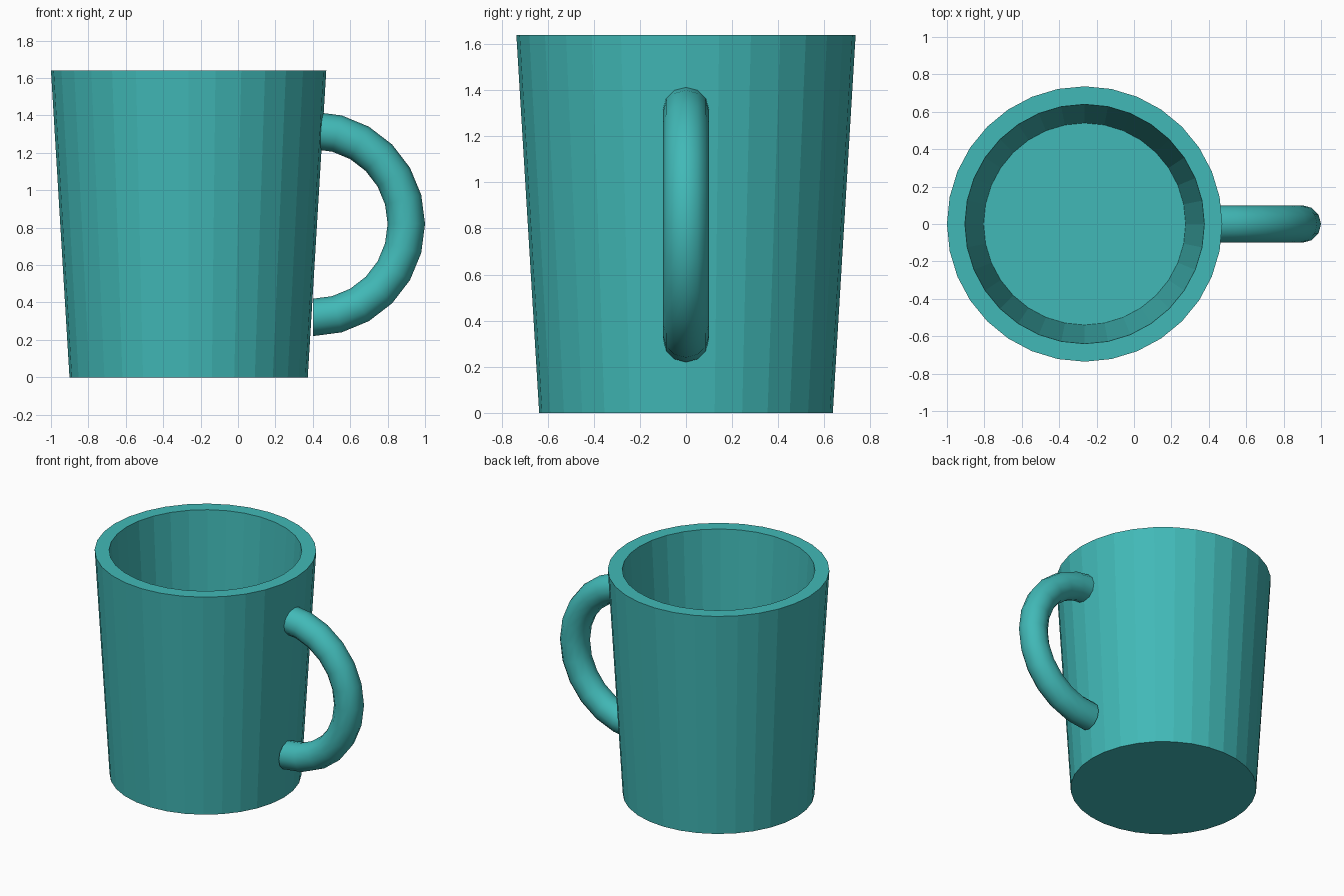
import bpy, bmesh
from math import sin, cos, tau, pi

if "Cube" in bpy.data.objects:
    bpy.data.objects.remove(bpy.data.objects["Cube"])

teal = bpy.data.materials.new("teal glaze")
teal.diffuse_color = (0.053, 0.485, 0.474, 1)
teal.use_nodes = True
teal.node_tree.nodes["Principled BSDF"].inputs["Base Color"].default_value = teal.diffuse_color


def ring(bm, n, place):
    """Ring of n vertices; place maps an angle to a point."""
    return [bm.verts.new(place(tau * i / n)) for i in range(n)]


def build_loft(name, rings_n, placements, smooth):
    """Bridge successive rings, close both ends and create the object."""
    bm = bmesh.new()
    rings = [ring(bm, rings_n, p) for p in placements]
    for a, b in zip(rings, rings[1:]):
        for i in range(rings_n):
            j = (i + 1) % rings_n
            bm.faces.new((a[i], a[j], b[j], b[i])).smooth = smooth
    bm.faces.new(rings[0][::-1])
    bm.faces.new(rings[-1])
    bmesh.ops.recalc_face_normals(bm, faces=bm.faces)
    mesh = bpy.data.meshes.new(name)
    bm.to_mesh(mesh)
    bm.free()
    mesh.materials.append(teal)
    obj = bpy.data.objects.new(name, mesh)
    bpy.context.collection.objects.link(obj)
    return obj


# Cup body: outer base, outer rim, inner rim, inner floor (radius, height)
CUP_X = -0.264
profile = [(0.637, 0), (0.736, 1.64), (0.64, 1.64), (0.54, 0.10)]
build_loft("cup_body", 32,
           [lambda t, r=r, z=z: (CUP_X + r * cos(t), r * sin(t), z)
            for r, z in profile], False)

# Handle: half torus standing upright on the right side of the cup
HANDLE_X, HANDLE_Z, MAJOR, MINOR, STEPS = 0.40, 0.82, 0.50, 0.10, 12


def tube_point(arc):
    def place(t):
        d = MAJOR + MINOR * cos(t)
        return (HANDLE_X + d * cos(arc), MINOR * sin(t), HANDLE_Z + d * sin(arc))
    return place


build_loft("handle", 12,
           [tube_point(-pi / 2 + pi * k / STEPS) for k in range(STEPS + 1)], True)
